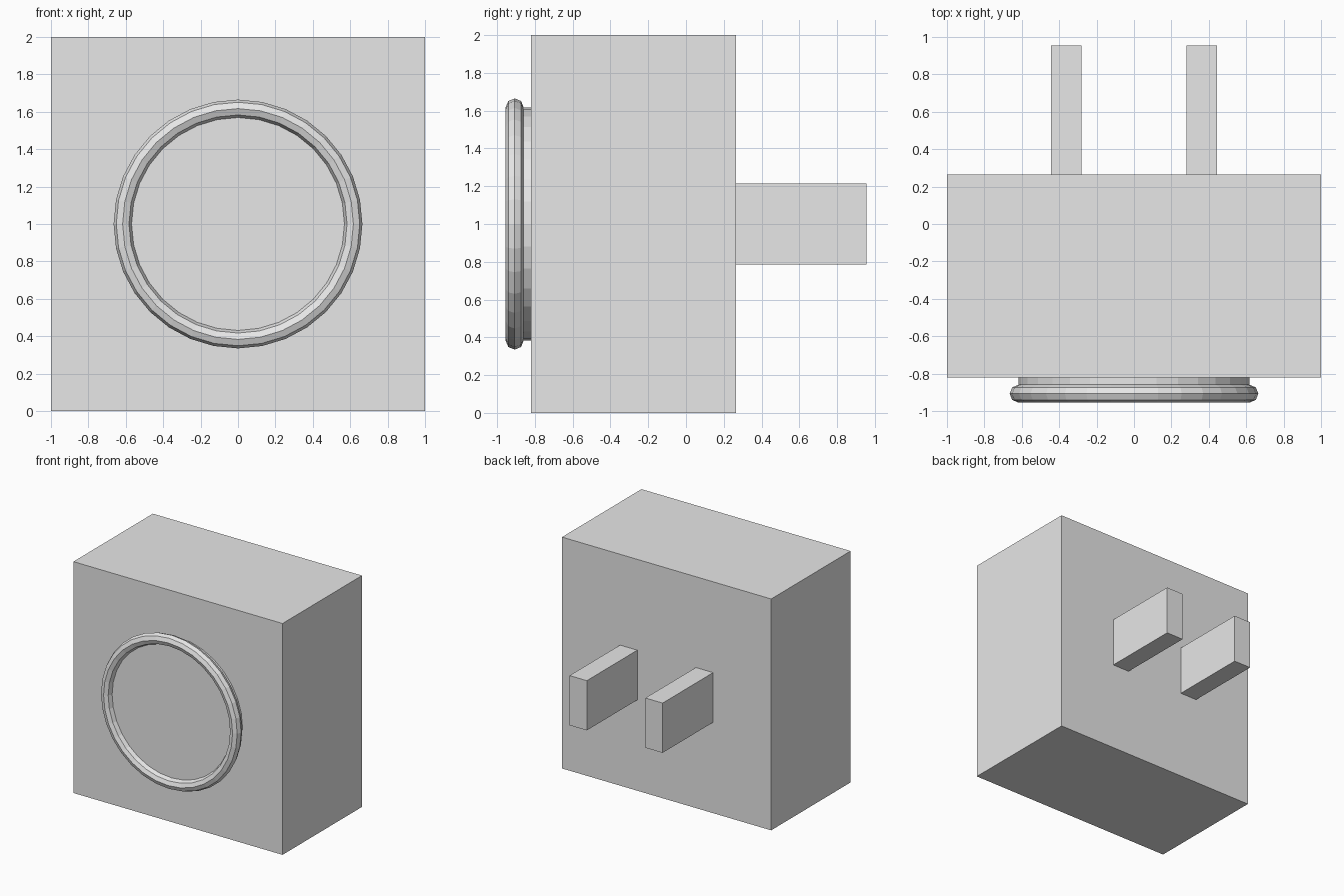
import bpy
from math import pi

cube = bpy.data.objects.get("Cube")
if cube:
    bpy.data.objects.remove(cube, do_unlink=True)

# Single plain grey material
grey = bpy.data.materials.new("light_grey")
grey.use_nodes = True
colour = (0.8, 0.8, 0.8, 1.0)
grey.diffuse_color = colour
grey.node_tree.nodes["Principled BSDF"].inputs["Base Color"].default_value = colour


def finish(name):
    obj = bpy.context.object
    obj.name = name
    obj.data.materials.append(grey)
    return obj


def box(name, low, high):
    centre = [(a + b) / 2 for a, b in zip(low, high)]
    bpy.ops.mesh.primitive_cube_add(size=1, location=centre)
    obj = finish(name)
    obj.scale = [b - a for a, b in zip(low, high)]
    return obj


# Housing
FRONT, BACK = -0.82, 0.265
box("housing", (-1, FRONT, 0), (1, BACK, 2))

# Pair of flat prongs on the back
for side, name in ((-1, "right_prong"), (1, "left_prong")):
    xs = sorted((side * 0.28, side * 0.445))
    box(name, (xs[0], BACK, 0.785), (xs[1], 0.955, 1.215))

# Round button with a rounded rim on the front
RADIUS, RIM_Y = 0.617, -0.907
bpy.ops.mesh.primitive_cylinder_add(
    vertices=32, radius=RADIUS, depth=FRONT - RIM_Y,
    location=(0, (FRONT + RIM_Y) / 2, 1), rotation=(pi / 2, 0, 0))
finish("button_disc")
bpy.ops.mesh.primitive_torus_add(
    major_radius=RADIUS, minor_radius=0.048, major_segments=32, minor_segments=8,
    location=(0, RIM_Y, 1), rotation=(pi / 2, 0, 0))
finish("button_rim")
